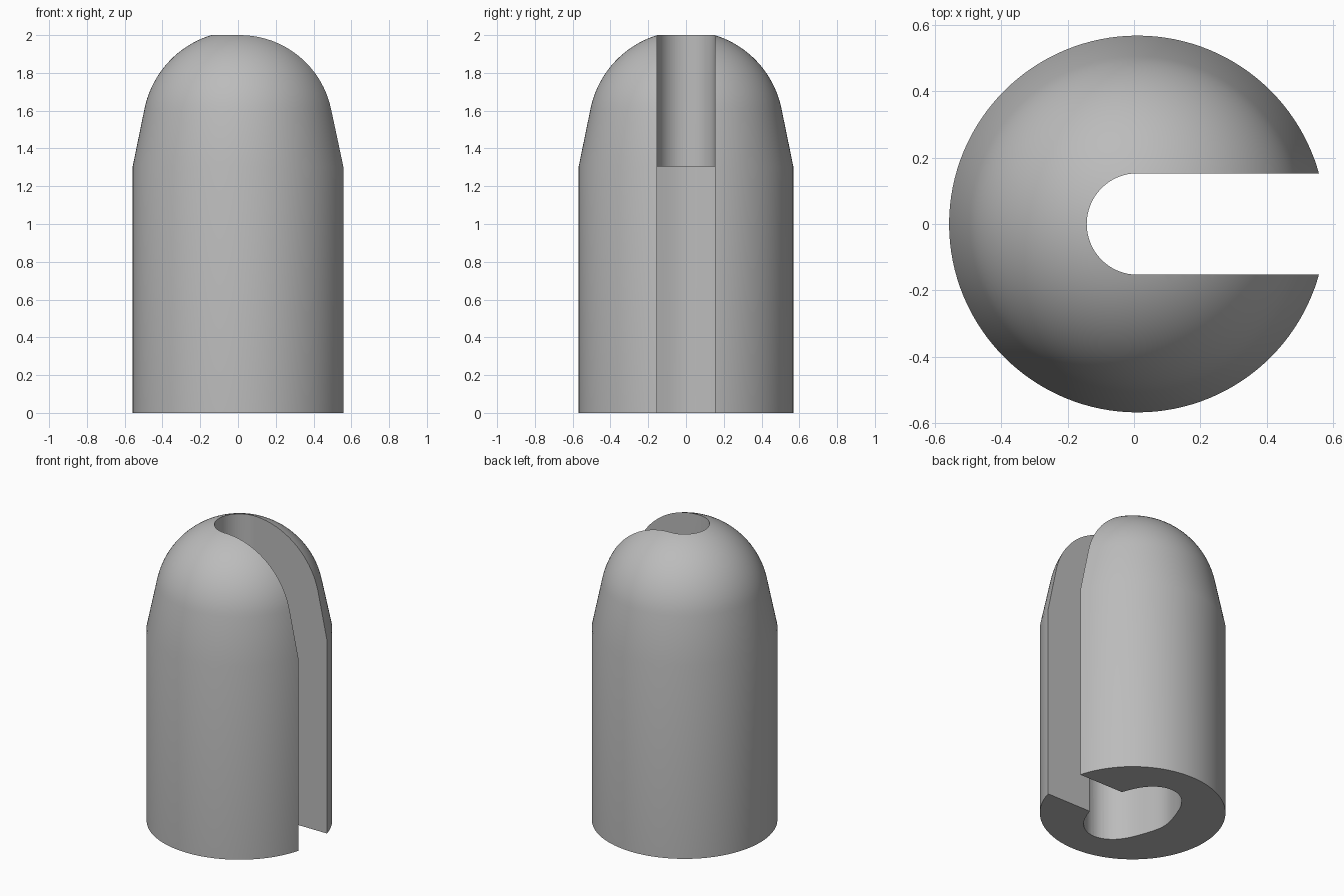
import bpy, bmesh
from math import sin, cos, pi, radians, atan

if "Cube" in bpy.data.objects:
    bpy.data.objects.remove(bpy.data.objects["Cube"], do_unlink=True)

AXIS_X = 0.0105      # the slot trims one side, so the axis sits off centre
RADIUS = 0.568
SHOULDER = 1.305
DOME_R, DOME_Z = 0.516, 1.507
SLOT_R = 0.153

grey = bpy.data.materials.new("mid grey")
grey.use_nodes = True
colour = (0.5, 0.5, 0.5, 1)
grey.diffuse_color = colour
grey.node_tree.nodes["Principled BSDF"].inputs["Base Color"].default_value = colour


def finish(name, bm):
    bmesh.ops.recalc_face_normals(bm, faces=bm.faces)
    mesh = bpy.data.meshes.new(name)
    bm.to_mesh(mesh)
    bm.free()
    mesh.materials.append(grey)
    obj = bpy.data.objects.new(name, mesh)
    obj.location.x = AXIS_X
    bpy.context.collection.objects.link(obj)
    return obj


def lathe(name, profile, steps=128):
    bm = bmesh.new()
    verts = [bm.verts.new((r, 0, z)) for r, z in profile]
    edges = [bm.edges.new(pair) for pair in zip(verts, verts[1:])]
    bmesh.ops.spin(bm, geom=verts + edges, cent=(0, 0, 0), axis=(0, 0, 1),
                   angle=2 * pi, steps=steps, use_merge=True)
    bmesh.ops.remove_doubles(bm, verts=bm.verts, dist=1e-5)
    return finish(name, bm)


def prism(name, outline, bottom, top):
    bm = bmesh.new()
    face = bm.faces.new([bm.verts.new((x, y, bottom)) for x, y in outline])
    new = bmesh.ops.extrude_face_region(bm, geom=[face])["geom"]
    bmesh.ops.translate(bm, vec=(0, 0, top - bottom),
                        verts=[v for v in new if isinstance(v, bmesh.types.BMVert)])
    return finish(name, bm)


# Body: straight barrel, tapered shoulder, round dome
start = atan(0.2)
dome = [(DOME_R * cos(a), DOME_Z + DOME_R * sin(a))
        for a in (start + (pi / 2 - start) * i / 24 for i in range(25))]
dome[-1] = (0, DOME_Z + DOME_R)
body = lathe("slotted_domed_body", [(0, 0), (RADIUS, 0), (RADIUS, SHOULDER)] + dome)

# Round-ended slot, open to one side through the full height
slot_end = [(SLOT_R * cos(a), SLOT_R * sin(a))
            for a in (pi / 2 + pi * i / 32 for i in range(33))]
slot = prism("slot_cutter", slot_end + [(1, -SLOT_R), (1, SLOT_R)], -0.2, 2.3)

# Two-lobed hollow rising from the base to the shoulder
lobes = []
for i in range(96):
    a = 2 * pi * i / 96
    r = 0.295 - 0.06 * cos(2 * a) + 0.015 * cos(4 * a)
    lobes.append((r * cos(a), r * sin(a)))
hollow = prism("hollow_cutter", lobes, -0.2, SHOULDER)

bpy.ops.object.select_all(action='DESELECT')
bpy.context.view_layer.objects.active = body
body.select_set(True)
for cutter in (slot, hollow):
    cut = body.modifiers.new(cutter.name, 'BOOLEAN')
    cut.operation, cut.solver, cut.object = 'DIFFERENCE', 'EXACT', cutter
    bpy.ops.object.modifier_apply(modifier=cut.name)
    bpy.data.objects.remove(cutter, do_unlink=True)
bpy.ops.object.shade_smooth_by_angle(angle=radians(30))
